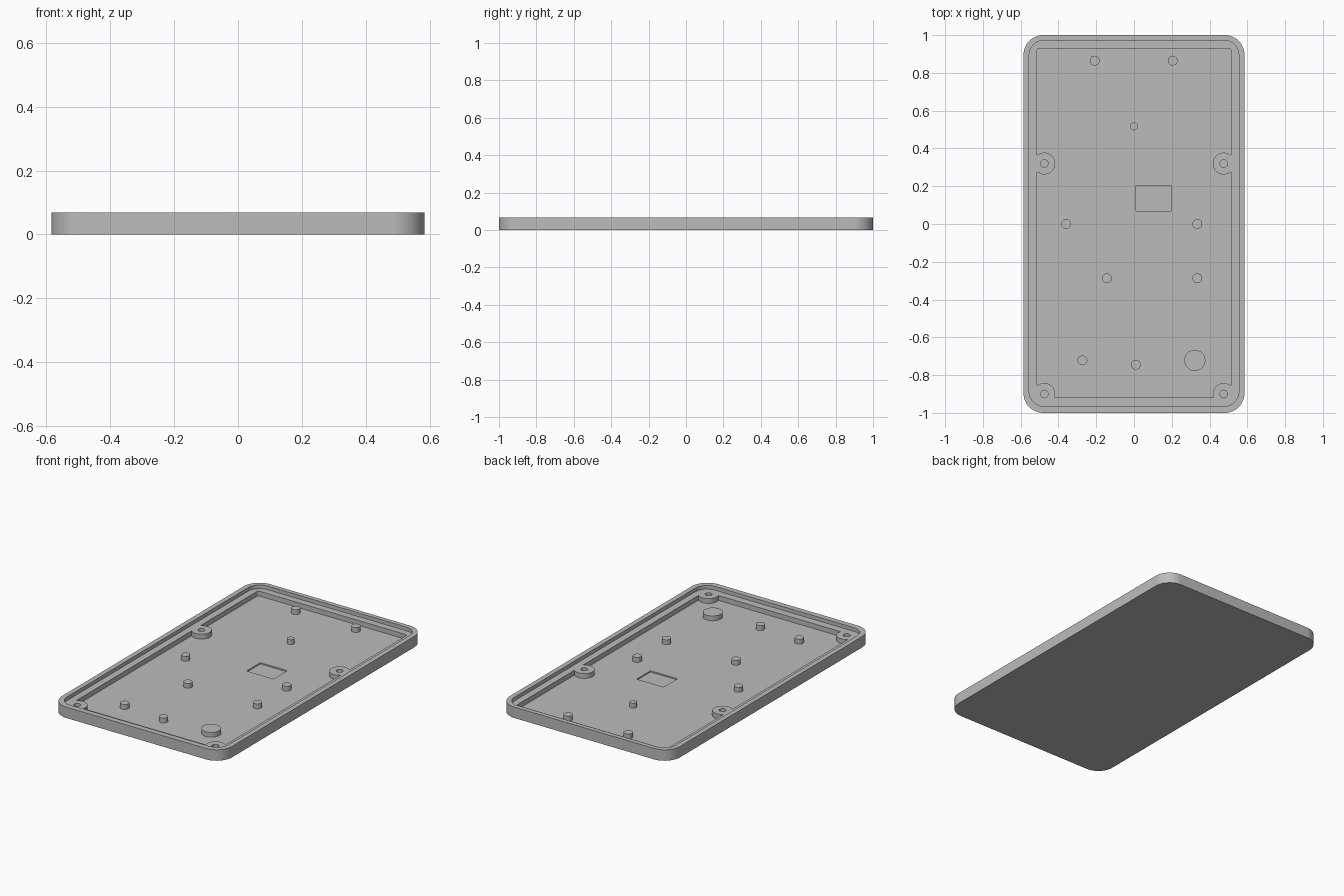
import bpy, bmesh, math

if "Cube" in bpy.data.objects:
    bpy.data.objects.remove(bpy.data.objects["Cube"], do_unlink=True)

# Single plain grey material
GREY = (0.5, 0.5, 0.5, 1.0)
grey = bpy.data.materials.new("plain grey")
grey.use_nodes = True
grey.diffuse_color = GREY
grey.node_tree.nodes["Principled BSDF"].inputs["Base Color"].default_value = GREY

# Main heights
RIM, LEDGE, FLOOR = 0.068, 0.045, 0.015
BOSS_R, HOLE_R, PEG_R = 0.058, 0.02, 0.026


def prism(name, outline, z0, z1):
    """Extrude a closed outline from z0 up to z1."""
    bm = bmesh.new()
    base = bm.faces.new([bm.verts.new((x, y, z0)) for x, y in outline])
    top = bmesh.ops.extrude_face_region(bm, geom=[base])["geom"]
    bmesh.ops.translate(bm, vec=(0, 0, z1 - z0),
                        verts=[v for v in top if isinstance(v, bmesh.types.BMVert)])
    bmesh.ops.recalc_face_normals(bm, faces=bm.faces)
    mesh = bpy.data.meshes.new(name)
    bm.to_mesh(mesh)
    bm.free()
    mesh.materials.append(grey)
    obj = bpy.data.objects.new(name, mesh)
    bpy.context.collection.objects.link(obj)
    return obj


def rounded(x0, x1, y0, y1, r, n=12):
    """Rectangle outline with rounded corners."""
    pts = []
    corners = [(x1 - r, y1 - r), (x0 + r, y1 - r), (x0 + r, y0 + r), (x1 - r, y0 + r)]
    for i, (cx, cy) in enumerate(corners):
        for k in range(n + 1):
            a = math.pi / 2 * (i + k / n)
            pts.append((cx + r * math.cos(a), cy + r * math.sin(a)))
    return pts


def circle(cx, cy, r, n=32):
    return [(cx + r * math.cos(2 * math.pi * k / n),
             cy + r * math.sin(2 * math.pi * k / n)) for k in range(n)]


def select(obj):
    bpy.ops.object.select_all(action="DESELECT")
    obj.select_set(True)
    bpy.context.view_layer.objects.active = obj


def combine(target, tool, operation):
    """Apply a boolean and discard the tool."""
    mod = target.modifiers.new("boolean", "BOOLEAN")
    mod.operation, mod.solver, mod.object = operation, "EXACT", tool
    select(target)
    bpy.ops.object.modifier_apply(modifier=mod.name)
    bpy.data.objects.remove(tool, do_unlink=True)


# Tray: outer block, stepped lip and inner pocket
tray = prism("tray", rounded(-0.585, 0.585, -1, 1, 0.105), 0, RIM)
combine(tray, prism("lip_cutter", rounded(-0.555, 0.555, -0.965, 0.972, 0.078), LEDGE, 0.1), "DIFFERENCE")
combine(tray, prism("pocket_cutter", rounded(-0.513, 0.513, -0.918, 0.93, 0.012, 4), FLOOR, 0.1), "DIFFERENCE")

# Screw bosses merged into the ledge, each with a blind hole
bosses = [(side * 0.475, y) for side in (-1, 1) for y in (-0.9, 0.32)]
for x, y in bosses:
    combine(tray, prism("boss", circle(x, y, BOSS_R), FLOOR - 0.008, LEDGE), "UNION")
for x, y in bosses:
    combine(tray, prism("hole_cutter", circle(x, y, HOLE_R, 24), FLOOR, 0.1), "DIFFERENCE")

# Shallow rectangular recess in the floor
recess = [(0.01, 0.07), (0.195, 0.07), (0.195, 0.205), (0.01, 0.205)]
combine(tray, prism("recess_cutter", recess, FLOOR - 0.008, 0.1), "DIFFERENCE")

# Support pegs and the wide round pad
pegs = [(-0.208, 0.865), (0.205, 0.865), (-0.36, 0), (0.335, 0), (-0.143, -0.287),
        (0.335, -0.287), (-0.273, -0.722), (0.01, -0.745)]
parts = [tray]
for i, (x, y) in enumerate(pegs):
    parts.append(prism(f"support_peg_{i + 1}", circle(x, y, PEG_R, 24), FLOOR - 0.005, LEDGE))
parts.append(prism("small_peg", circle(0, 0.517, 0.021, 24), FLOOR - 0.005, LEDGE))
parts.append(prism("round_pad", circle(0.322, -0.722, 0.056), FLOOR - 0.005, LEDGE))

# Smooth curved walls, sharp edges kept
for part in parts:
    select(part)
    bpy.ops.object.shade_smooth_by_angle(angle=math.radians(30))
